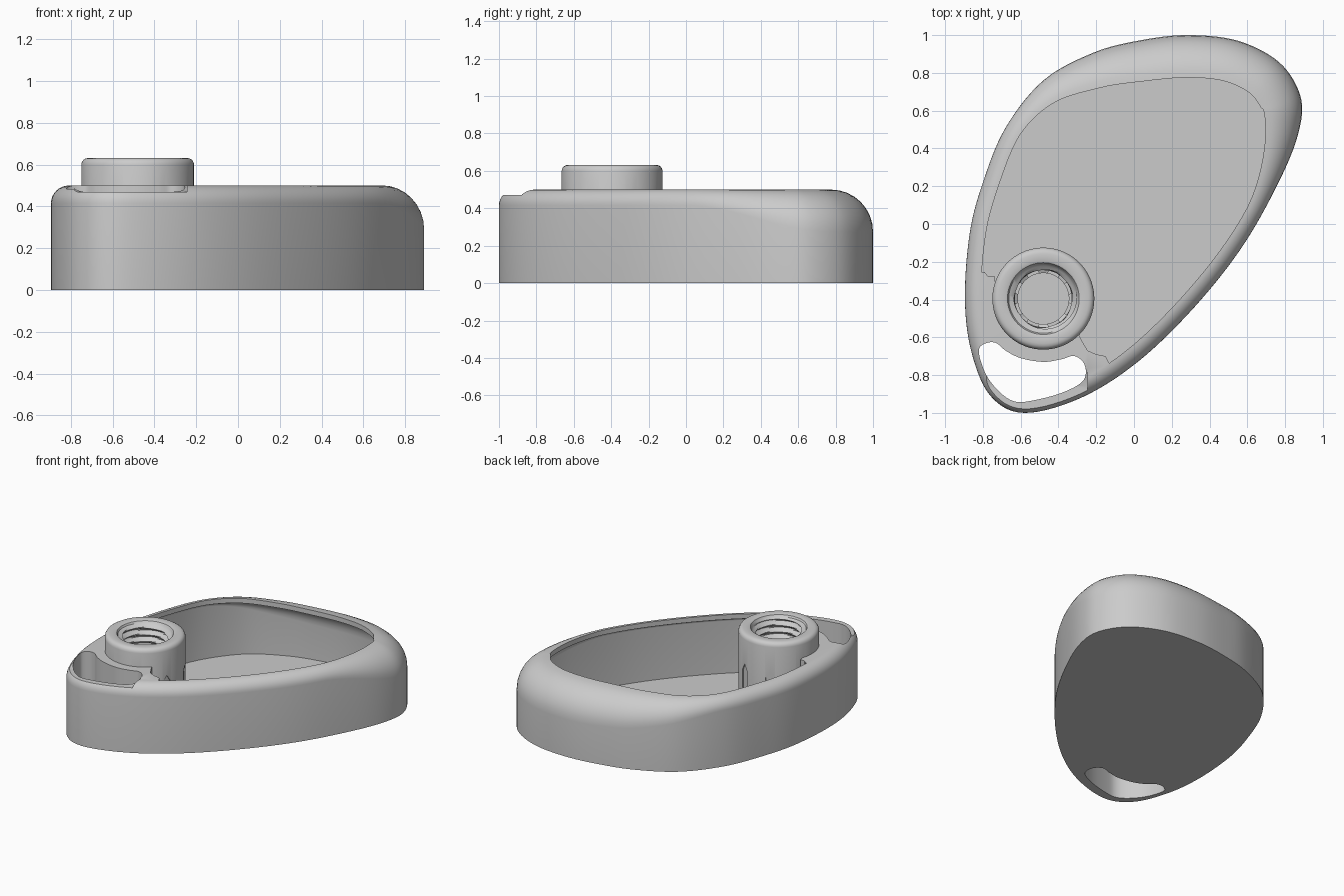
import bpy, bmesh
from math import sin, cos, pi, radians
from mathutils import Vector

if "Cube" in bpy.data.objects:
    bpy.data.objects.remove(bpy.data.objects["Cube"])

BX, BY = -0.48, -0.395          # socket centre


def mesh_object(name, verts, faces):
    me = bpy.data.meshes.new(name)
    me.from_pydata(verts, [], faces)
    bm = bmesh.new()
    bm.from_mesh(me)
    bmesh.ops.recalc_face_normals(bm, faces=bm.faces)
    bm.to_mesh(me)
    bm.free()
    ob = bpy.data.objects.new(name, me)
    bpy.context.collection.objects.link(ob)
    return ob


def loft(name, rings, closed=False):
    """Skin equal rings; cap both ends, or join last to first."""
    n, m = len(rings[0]), len(rings)
    verts = [tuple(p) for r in rings for p in r]
    faces = []
    for k in range(m if closed else m - 1):
        a, b = k * n, (k + 1) % m * n
        faces += [(a + i, a + (i + 1) % n, b + (i + 1) % n, b + i) for i in range(n)]
    if not closed:
        faces += [tuple(range(n))[::-1], tuple(range((m - 1) * n, m * n))]
    return mesh_object(name, verts, faces)


def smooth_loop(pts, steps):
    """Closed Catmull-Rom curve through 2D points."""
    p, n, out = [Vector(q) for q in pts], len(pts), []
    for i in range(n):
        a, b, c, d = (p[(i + k) % n] for k in (-1, 0, 1, 2))
        for s in range(steps):
            t = s / steps
            out.append(0.5 * (2 * b + (c - a) * t + (2 * a - 5 * b + 4 * c - d) * t * t
                              + (3 * b - a - 3 * c + d) * t ** 3))
    return out


def prism(name, pts, z0, z1):
    return loft(name, [[(x, y, z) for x, y in pts] for z in (z0, z1)])


def circle(r, n=72):
    return [(BX + r * cos(2 * pi * i / n), BY + r * sin(2 * pi * i / n)) for i in range(n)]


def cut(ob, cutter):
    cutter.hide_render = True
    mod = ob.modifiers.new("cut", 'BOOLEAN')
    mod.operation, mod.solver, mod.object = 'DIFFERENCE', 'EXACT', cutter
    bpy.context.view_layer.objects.active = ob
    bpy.ops.object.modifier_apply(modifier=mod.name)
    bpy.data.objects.remove(cutter)


def finish(ob, angle=30):
    bpy.ops.object.select_all(action='DESELECT')
    ob.select_set(True)
    bpy.context.view_layer.objects.active = ob
    bpy.ops.object.shade_smooth_by_angle(angle=radians(angle))


# Outer outline and its inward normals
outline = smooth_loop([
    (0.28, 1.0), (0.55, 0.97), (0.77, 0.855), (0.88, 0.68), (0.875, 0.5), (0.78, 0.25),
    (0.58, -0.11), (0.32, -0.44), (0.02, -0.73), (-0.28, -0.92), (-0.58, -1.0),
    (-0.76, -0.91), (-0.86, -0.68), (-0.895, -0.4), (-0.87, -0.05), (-0.80, 0.22),
    (-0.68, 0.51), (-0.48, 0.76), (-0.22, 0.905), (0.02, 0.97)], 7)
N = len(outline)
normals = []
for i in range(N):
    t = (outline[(i + 1) % N] - outline[i - 1]).normalized()
    normals.append(Vector((t.y, -t.x)))


# Rim rounding grows toward the back
def rim_width(p):
    t = min(max((0.35 * p.x + p.y - 0.25) / 0.85, 0), 1)
    return 0.085 + 0.14 * t * t * (3 - 2 * t)


widths = [rim_width(p) for p in outline]


def ring(fn):
    """fn(width) gives the inward offset and the height."""
    out = []
    for p, nrm, w in zip(outline, normals, widths):
        off, z = fn(w)
        q = p + nrm * off
        out.append((q.x, q.y, z))
    return out


def rounded(wall, top):
    """Quarter round rising from a wall offset to the rim."""
    return [ring(lambda w, a=k * pi / 16: (wall + (w - wall) * (1 - cos(a)),
                                         top - (w - wall) * (1 - sin(a))))
            for k in range(9)]


# Tray body: solid with a rounded top
body = loft("tray_body", [ring(lambda w: (0, 0))] + rounded(0, 0.5))

# Cavity, leaving the socket and the narrow end solid
cavity = loft("cavity_cutter", [ring(lambda w: (0.065, 0.06))] + rounded(0.065, 0.465)
              + [ring(lambda w: (w, 0.6))])
cut(cavity, prism("end_keep", [
    (-1.1, -0.28), (-0.79, -0.255), (-0.775, -0.275), (-0.74, -0.275), (-0.7, -0.5),
    (-0.3, -0.57), (-0.275, -0.62), (-0.245, -0.67), (-0.2, -0.69), (-0.15, -0.70),
    (-0.1, -0.8), (-0.1, -1.1), (-1.1, -1.1)], -0.1, 0.8))
cut(cavity, prism("socket_keep", circle(0.262), -0.1, 0.8))
cut(body, cavity)
cut(body, prism("bore_cutter", circle(0.2), 0.06, 0.8))

# Lowered ledge at the narrow end
ledge = [(-1.1, 0.47), (-0.86, 0.47), (-0.82, 0.478), (-0.75, 0.505), (-0.75, 0.6), (-1.1, 0.6)]
cut(body, loft("ledge_cutter", [[(x, y, z) for y, z in ledge] for x in (-1.0, -0.245)]))

# Through slot for a strap
slot = smooth_loop([
    (-0.82, -0.66), (-0.78, -0.63), (-0.73, -0.63), (-0.68, -0.67), (-0.6, -0.71),
    (-0.48, -0.73), (-0.38, -0.715), (-0.32, -0.698), (-0.27, -0.73), (-0.255, -0.79),
    (-0.285, -0.845), (-0.4, -0.9), (-0.55, -0.937), (-0.63, -0.94), (-0.7, -0.9),
    (-0.77, -0.82), (-0.81, -0.73)], 5)
cut(body, prism("slot_cutter", slot, -0.2, 0.8))
finish(body)

# Threaded socket: revolved tube with a helical bore
SEG, PITCH = 72, 0.05
profile = [(0.27, 0.04), (0.27, 0.6), (0.267, 0.612), (0.26, 0.623), (0.25, 0.629),
           (0.238, 0.632), (0.2, 0.632), (0.19, 0.628), (0.183, 0.615)]
rings = [[(x, y, z) for x, y in circle(r, SEG)] for r, z in profile]
for k in range(45):
    z = 0.605 - k * 0.008
    row = []
    for j in range(SEG):
        u = (z / PITCH - j / SEG) % 1
        r = 0.150 + 0.03 * min(1, 2.2 * abs(u - 0.5))
        a = 2 * pi * j / SEG
        row.append((BX + r * cos(a), BY + r * sin(a), z))
    rings.append(row)
rings += [[(x, y, z) for x, y in circle(0.135, SEG)] for z in (0.24, 0.04)]
socket = loft("threaded_socket", rings, closed=True)

# Pointed windows around the socket wall
window = [(-0.03, 0.1), (0.03, 0.1), (0.03, 0.37), (0, 0.42), (-0.03, 0.37)]
for k in range(4):
    a = radians(22.5 + 45 * k)
    cut(socket, loft("window_cutter", [
        [(BX + d * cos(a) - s * sin(a), BY + d * sin(a) + s * cos(a), z) for s, z in window]
        for d in (-0.4, 0.4)]))
finish(socket, 35)
